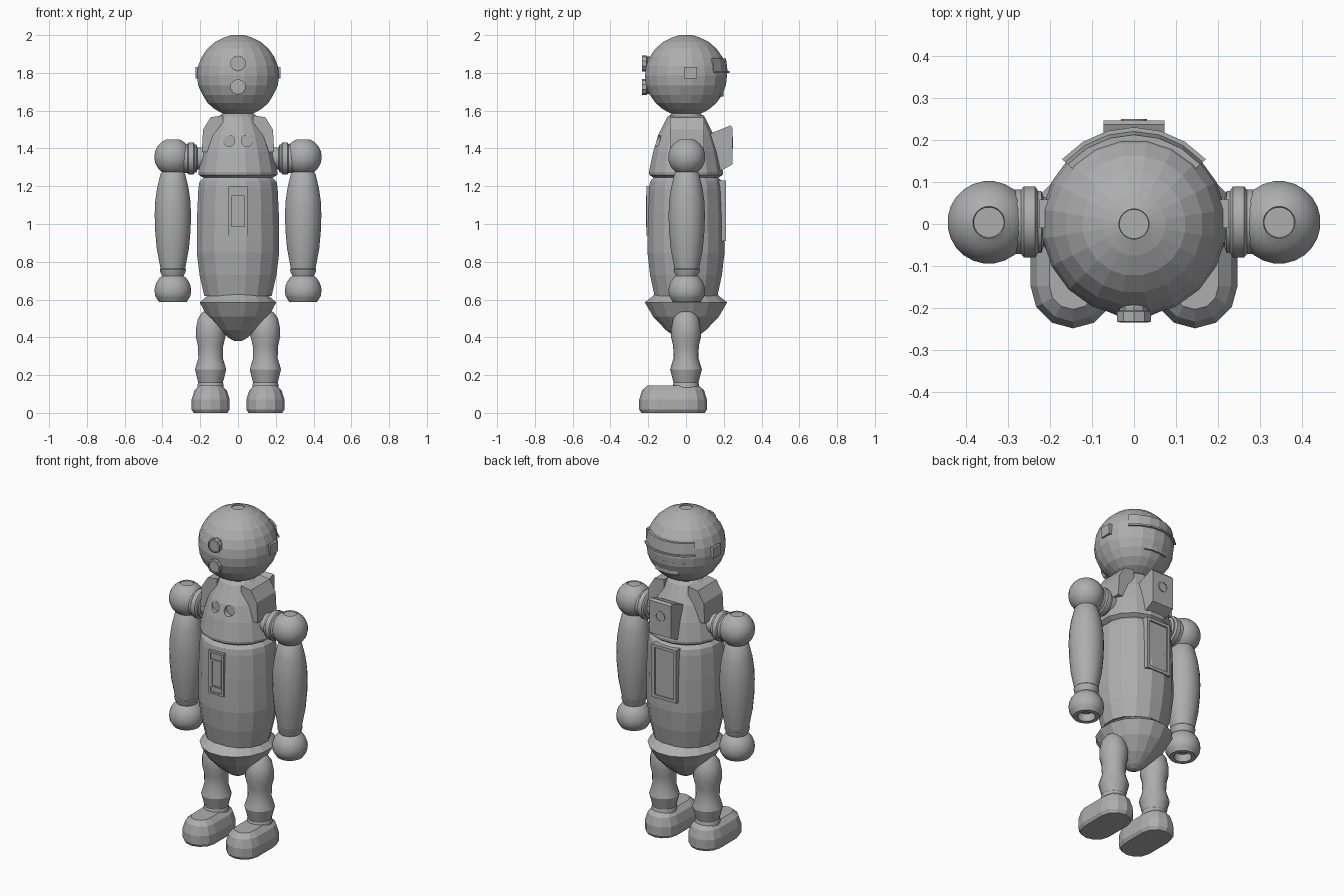
import bpy, bmesh, math
from mathutils import Matrix, Vector

if "Cube" in bpy.data.objects:
    bpy.data.objects.remove(bpy.data.objects["Cube"])

grey = bpy.data.materials.new("grey")
grey.diffuse_color = (0.42, 0.42, 0.42, 1)
grey.use_nodes = True
grey.node_tree.nodes["Principled BSDF"].inputs["Base Color"].default_value = grey.diffuse_color


def finish(name, bm, smooth=False, angle=35):
    bmesh.ops.recalc_face_normals(bm, faces=bm.faces)
    me = bpy.data.meshes.new(name)
    bm.to_mesh(me)
    bm.free()
    me.materials.append(grey)
    if smooth:
        me.shade_smooth()
        me.set_sharp_from_angle(angle=math.radians(angle))
    ob = bpy.data.objects.new(name, me)
    bpy.context.collection.objects.link(ob)
    return ob


def loft(name, rings, smooth=False, angle=35):
    """Skin a list of point rings and cap both ends."""
    bm = bmesh.new()
    vr = [[bm.verts.new(p) for p in ring] for ring in rings]
    n = len(vr[0])
    for a, b in zip(vr, vr[1:]):
        for i in range(n):
            j = (i + 1) % n
            bm.faces.new((a[i], a[j], b[j], b[i]))
    bm.faces.new(vr[0])
    bm.faces.new(vr[-1])
    return finish(name, bm, smooth, angle)


AXES = {"z": Matrix.Identity(3),
        "-y": Matrix.Rotation(math.pi / 2, 3, "X"),
        "y": Matrix.Rotation(-math.pi / 2, 3, "X"),
        "x": Matrix.Rotation(math.pi / 2, 3, "Y"),
        "-x": Matrix.Rotation(-math.pi / 2, 3, "Y")}


def lathe(name, prof, n, loc=(0, 0, 0), axis="z", sx=1, smooth=False, fix=None, angle=35):
    rings = []
    for r, z in prof:
        ring = []
        for i in range(n):
            a = 2 * math.pi * (i + 0.5) / n
            p = Vector((r * math.cos(a) * sx, r * math.sin(a), z))
            p = AXES[axis] @ p + Vector(loc)
            ring.append(fix(p) if fix else p)
        rings.append(ring)
    return loft(name, rings, smooth, angle)


def prism(name, pts, a, b, axis="x"):
    """Extrude a 2D outline: (y,z) along x, or (x,z) along y."""
    if axis == "x":
        return loft(name, [[(t, p, q) for p, q in pts] for t in (a, b)])
    return loft(name, [[(p, t, q) for p, q in pts] for t in (a, b)])


def panel(name, hw, z0, z1, y_in, y_out, rim, depth):
    """Raised plate with a sunken inner panel."""
    def rect(d, y):
        return [(-hw + d, y, z0 + d), (hw - d, y, z0 + d), (hw - d, y, z1 - d), (-hw + d, y, z1 - d)]
    sunk = y_out - math.copysign(depth, y_out)
    return loft(name, [rect(0, y_in), rect(0, y_out), rect(rim, y_out), rect(rim, sunk)])


def back_arc(name, r0, r1, z0, z1, half, n=6, tilt=0.0):
    """Curved strip around the back of the head."""
    rings = []
    for i in range(n + 1):
        a = math.radians(90 - half + 2 * half * i / n)
        c, s = math.cos(a), math.sin(a)
        rings.append([(r * c, r * s, z) for r, z in
                      ((r0, z0), (r1 - tilt, z0), (r1, z1), (r0, z1))])
    return loft(name, rings)


# Head: faceted ball with flattened lower cheeks and a dished crown
def cheeks(p):
    if p.z < 1.72:
        p.x = max(-0.187, min(0.187, p.x))
    return p


head_prof = [(0.035, 1.992), (0.036, 2.0)]
for deg in range(70, -71, -14):
    t = math.radians(deg)
    head_prof.append((0.22 * math.cos(t), 1.785 + 0.215 * math.sin(t)))
head_prof.append((0.02, 1.57))
lathe("head", head_prof, 20, fix=cheeks)
for z in (1.85, 1.725):
    lathe("face_knob", [(0.036, 0.18), (0.036, 0.205), (0.042, 0.208), (0.042, 0.232),
                        (0.034, 0.234), (0.034, 0.226)], 10, (0, 0, z), "-y")
for s, ax in ((1, "x"), (-1, "-x")):
    prism("ear_plate", [(-0.01, 1.77), (0.058, 1.77), (0.058, 1.832), (-0.01, 1.832)],
          s * 0.19, s * 0.226)

# Strips on the back of the head
back_arc("visor_upper", 0.17, 0.212, 1.81, 1.875, 48, tilt=-0.008)
back_arc("visor_fin", 0.17, 0.23, 1.80, 1.81, 48)
back_arc("visor_lower", 0.15, 0.215, 1.72, 1.755, 48, tilt=0.01)
back_arc("visor_vent", 0.14, 0.198, 1.675, 1.70, 22, 4)

# Torso: faceted barrel with a waist groove under the chest
torso = lathe("torso", [(0.07, 1.59), (0.1, 1.568), (0.15, 1.47), (0.178, 1.38), (0.2, 1.275),
                        (0.198, 1.26), (0.175, 1.245), (0.194, 1.225), (0.2, 1.19), (0.206, 1.05),
                        (0.208, 0.91), (0.208, 0.85), (0.194, 0.73), (0.17, 0.62)], 16, sx=1.07)
lathe("hip_skirt", [(0.16, 0.64), (0.175, 0.622), (0.222, 0.585), (0.178, 0.51),
                    (0.11, 0.44), (0.05, 0.395), (0.02, 0.38)], 16, sx=0.93)

# Chest sockets cut into the torso
for s in (-1, 1):
    cut = lathe("socket_cutter", [(0.03, 0.135), (0.03, 0.25)], 16, (s * 0.047, 0, 1.44), "-y")
    cut.hide_render = True
    cut.hide_viewport = True
    mod = torso.modifiers.new("socket", "BOOLEAN")
    mod.operation = "DIFFERENCE"
    mod.solver = "EXACT"
    mod.object = cut

# Side shoulder pads
for s in (-1, 1):
    prism("shoulder_pad", [(s * x, z) for x, z in
                           ((0.08, 1.575), (0.145, 1.565), (0.185, 1.5), (0.192, 1.38), (0.08, 1.38))],
          -0.085, 0.095, "y")

# Front and back panels
panel("front_panel", 0.05, 0.94, 1.2, -0.15, -0.21, 0.012, 0.007)
panel("front_switch", 0.035, 0.985, 1.15, -0.17, -0.211, 0.008, 0.004)
panel("back_panel", 0.082, 0.91, 1.23, 0.15, 0.211, 0.018, 0.009)

# Backpack box with a round dial
prism("backpack", [(0.1, 1.46), (0.14, 1.483), (0.236, 1.522), (0.246, 1.51), (0.246, 1.315),
                   (0.19, 1.285), (0.1, 1.285)], -0.072, 0.072)
lathe("backpack_dial", [(0.032, 0.2), (0.032, 0.25), (0.026, 0.25), (0.026, 0.246)],
      12, (0, 0, 1.43), "y")


def ball(r, top, bottom, step):
    return [(r * math.cos(math.radians(d)), r * math.sin(math.radians(d)))
            for d in range(top, bottom - 1, -step)]


for s, ax in ((1, "x"), (-1, "-x")):
    # Arm: ribbed joint, shoulder ball, forearm and hollow hand
    lathe("shoulder_joint", [(0.06, 0.15), (0.06, 0.215), (0.075, 0.22), (0.075, 0.228),
                             (0.086, 0.235), (0.086, 0.262), (0.078, 0.268), (0.078, 0.285),
                             (0.06, 0.3)], 16, (0, 0.005, 1.347), ax, smooth=True, angle=25)
    at = (s * 0.345, 0.004, 1.355)
    lathe("shoulder_ball", [(0.036, 0.086), (0.038, 0.092)] + ball(0.099, 66, -78, 12),
          24, at, smooth=True)
    at = (s * 0.345, 0.004, 0)
    lathe("arm", [(0.05, 1.285), (0.066, 1.265), (0.084, 1.19), (0.094, 1.12), (0.097, 1.05),
                  (0.095, 0.97), (0.086, 0.87), (0.066, 0.765), (0.07, 0.76), (0.067, 0.745),
                  (0.055, 0.72), (0.05, 0.70)], 24, at, smooth=True)
    lathe("hand", [(r, z + 0.647) for r, z in ball(0.098, 75, -15, 15)] +
          [(0.09, 0.612), (0.074, 0.587), (0.05, 0.587), (0.045, 0.63)], 24, at, smooth=True)

    # Leg with bulging hip and knee
    at = (s * 0.145, 0, 0)
    lathe("leg", [(0.02, 0.543), (0.045, 0.532), (0.068, 0.5), (0.078, 0.45), (0.08, 0.405),
                  (0.068, 0.355), (0.066, 0.29), (0.084, 0.23), (0.066, 0.16), (0.07, 0.15),
                  (0.07, 0.12)], 18, at, smooth=True, angle=25)

    # Boot: stadium outline stepped inward towards the top
    rings = []
    for inset, z in ((0.012, 0.0), (0, 0.018), (0, 0.07), (0.016, 0.12), (0.045, 0.146)):
        r = 0.101 - inset
        ring = []
        for cy, start in ((-0.147, 180), (0.01, 0)):
            for k in range(7):
                a = math.radians(start + 30 * k)
                ring.append((s * 0.145 + r * math.cos(a), cy + r * math.sin(a), z))
        rings.append(ring)
    loft("boot", rings)
